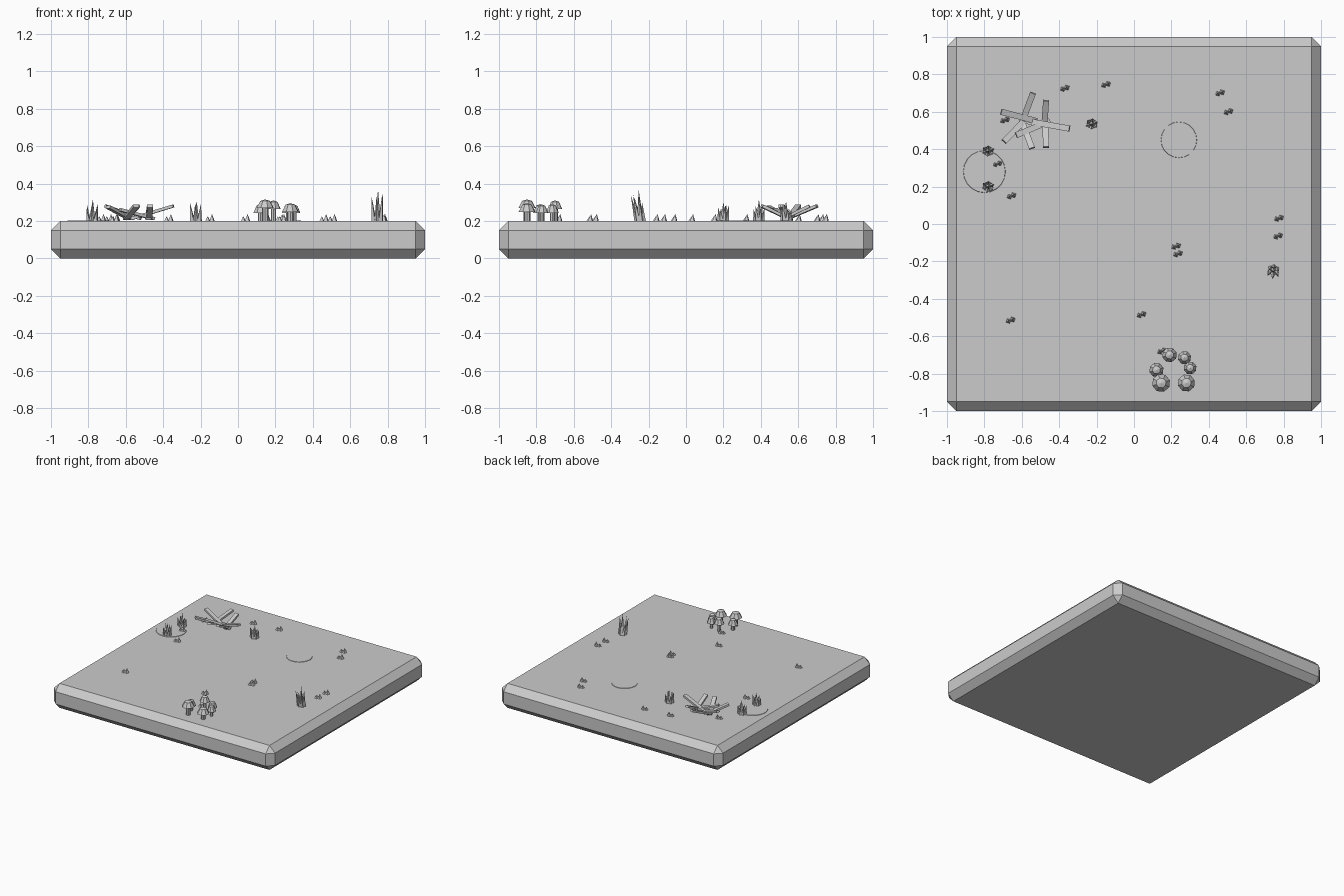
import bpy, bmesh, math, random
from mathutils import Vector, Matrix

if "Cube" in bpy.data.objects:
    bpy.data.objects.remove(bpy.data.objects["Cube"])

random.seed(4)
G = 0.2  # ground level
grey = bpy.data.materials.new("plain grey")
grey.diffuse_color = (0.6, 0.6, 0.6, 1)
grey.use_nodes = True
grey.node_tree.nodes["Principled BSDF"].inputs["Base Color"].default_value = grey.diffuse_color


def finish(bm, name):
    bmesh.ops.recalc_face_normals(bm, faces=bm.faces)
    me = bpy.data.meshes.new(name)
    bm.to_mesh(me)
    bm.free()
    me.materials.append(grey)
    ob = bpy.data.objects.new(name, me)
    bpy.context.collection.objects.link(ob)
    return ob


def cone(bm, x, y, z0, z1, r0, r1, n=8, turn=0.0):
    m = Matrix.Translation((x, y, (z0 + z1) / 2)) @ Matrix.Rotation(turn, 4, 'Z')
    bmesh.ops.create_cone(bm, cap_ends=True, segments=n, radius1=r0, radius2=r1,
                          depth=z1 - z0, matrix=m)


def blade(bm, base, tip, r, n=4, turn=0.0):
    # pointed spike from a small polygon on the ground to a leaning tip
    ring = [bm.verts.new((base[0] + r * math.cos(turn + 2 * math.pi * i / n),
                          base[1] + r * math.sin(turn + 2 * math.pi * i / n), G - 0.002))
            for i in range(n)]
    top = bm.verts.new(tip)
    bm.faces.new(ring)
    for i in range(n):
        bm.faces.new((ring[i], ring[(i + 1) % n], top))


# ground slab with chamfered edges
bm = bmesh.new()
bmesh.ops.create_cube(bm, size=1, matrix=Matrix.Translation((0, 0, 0.1)) @ Matrix.Diagonal((2, 2, 0.2, 1)))
bmesh.ops.bevel(bm, geom=bm.edges[:], offset=0.05, segments=1, affect='EDGES')
finish(bm, "ground_slab")

# thin round patches
for i, (x, y, r) in enumerate([(0.24, 0.45, 0.098), (-0.80, 0.28, 0.115)]):
    bm = bmesh.new()
    cone(bm, x, y, G - 0.004, G + 0.003, r, r * 0.97, 20)
    finish(bm, f"ground_patch_{i}")

# pile of splayed sticks: (outer x, y, z), (inner x, y)
sticks = [((-0.54, 0.70, 0.28), (-0.60, 0.54)), ((-0.47, 0.66, 0.28), (-0.48, 0.52)),
          ((-0.71, 0.60, 0.28), (-0.52, 0.55)), ((-0.695, 0.44, 0.275), (-0.58, 0.56)),
          ((-0.545, 0.405, 0.28), (-0.60, 0.55)), ((-0.47, 0.41, 0.28), (-0.475, 0.55)),
          ((-0.345, 0.51, 0.28), (-0.57, 0.55)), ((-0.63, 0.475, 0.26), (-0.45, 0.55))]
bm = bmesh.new()
for a, b in sticks:
    a, b = Vector(a), Vector((b[0], b[1], G + 0.012))
    d = a - b
    m = (Matrix.Translation((a + b) / 2) @ d.to_track_quat('X', 'Z').to_matrix().to_4x4()
         @ Matrix.Diagonal((d.length, 0.032, 0.016, 1)))
    bmesh.ops.create_cube(bm, size=1, matrix=m)
finish(bm, "stick_pile")

# mushrooms: x, y, cap radius, total height above ground
for i, (x, y, r, h) in enumerate([(0.19, -0.70, 0.04, 0.11), (0.12, -0.78, 0.039, 0.09),
                                  (0.145, -0.85, 0.049, 0.115), (0.28, -0.85, 0.047, 0.095),
                                  (0.27, -0.715, 0.036, 0.09), (0.30, -0.77, 0.035, 0.088)]):
    bm = bmesh.new()
    cone(bm, x, y, G - 0.002, G + h - 0.035, r * 0.36, r * 0.36)
    finish(bm, f"mushroom_stem_{i}")
    bm = bmesh.new()
    z = G + h
    rings = []
    for rad, dz in [(r, -0.047), (r * 0.55, -0.008)]:
        rings.append([bm.verts.new((x + rad * math.cos(k * math.pi / 4 + 0.3),
                                    y + rad * math.sin(k * math.pi / 4 + 0.3), z + dz)) for k in range(8)])
    top = bm.verts.new((x, y, z))
    bm.faces.new(rings[0])
    for k in range(8):
        j = (k + 1) % 8
        bm.faces.new((rings[0][k], rings[0][j], rings[1][j], rings[1][k]))
        bm.faces.new((rings[1][k], rings[1][j], top))
    finish(bm, f"mushroom_cap_{i}")

# tall grass clumps: x, y, height, lean in y
for i, (x, y, h, lean) in enumerate([(-0.78, 0.39, 0.115, 0.0), (-0.78, 0.20, 0.10, 0.0),
                                     (-0.225, 0.535, 0.105, 0.0), (0.745, -0.245, 0.165, -0.02)]):
    bm = bmesh.new()
    blade(bm, (x, y), (x + 0.004, y + lean * 0.4, G + h), 0.018)
    for k in range(6):
        t = k * math.pi / 3 + 0.4
        c, s = math.cos(t), math.sin(t)
        blade(bm, (x + 0.02 * c, y + 0.017 * s),
              (x + 0.033 * c, y + 0.03 * s + lean, G + h * random.uniform(0.55, 0.92)), 0.014, 4, t)
    finish(bm, f"tall_grass_{i}")

# small two-spike tufts
tufts = [(-0.37, 0.725), (-0.15, 0.745), (-0.69, 0.555), (-0.73, 0.32), (-0.655, 0.15),
         (0.46, 0.70), (0.505, 0.60), (0.775, 0.03), (0.77, -0.065), (0.225, -0.12),
         (0.235, -0.16), (-0.66, -0.515), (0.04, -0.485), (0.15, -0.68)]
for i, (x, y) in enumerate(tufts):
    bm = bmesh.new()
    blade(bm, (x - 0.011, y - 0.004), (x - 0.012, y, G + 0.025), 0.016, 4, 0.5)
    blade(bm, (x + 0.011, y + 0.004), (x + 0.011, y + 0.008, G + 0.037), 0.017, 4, 0.5)
    finish(bm, f"small_tuft_{i}")
